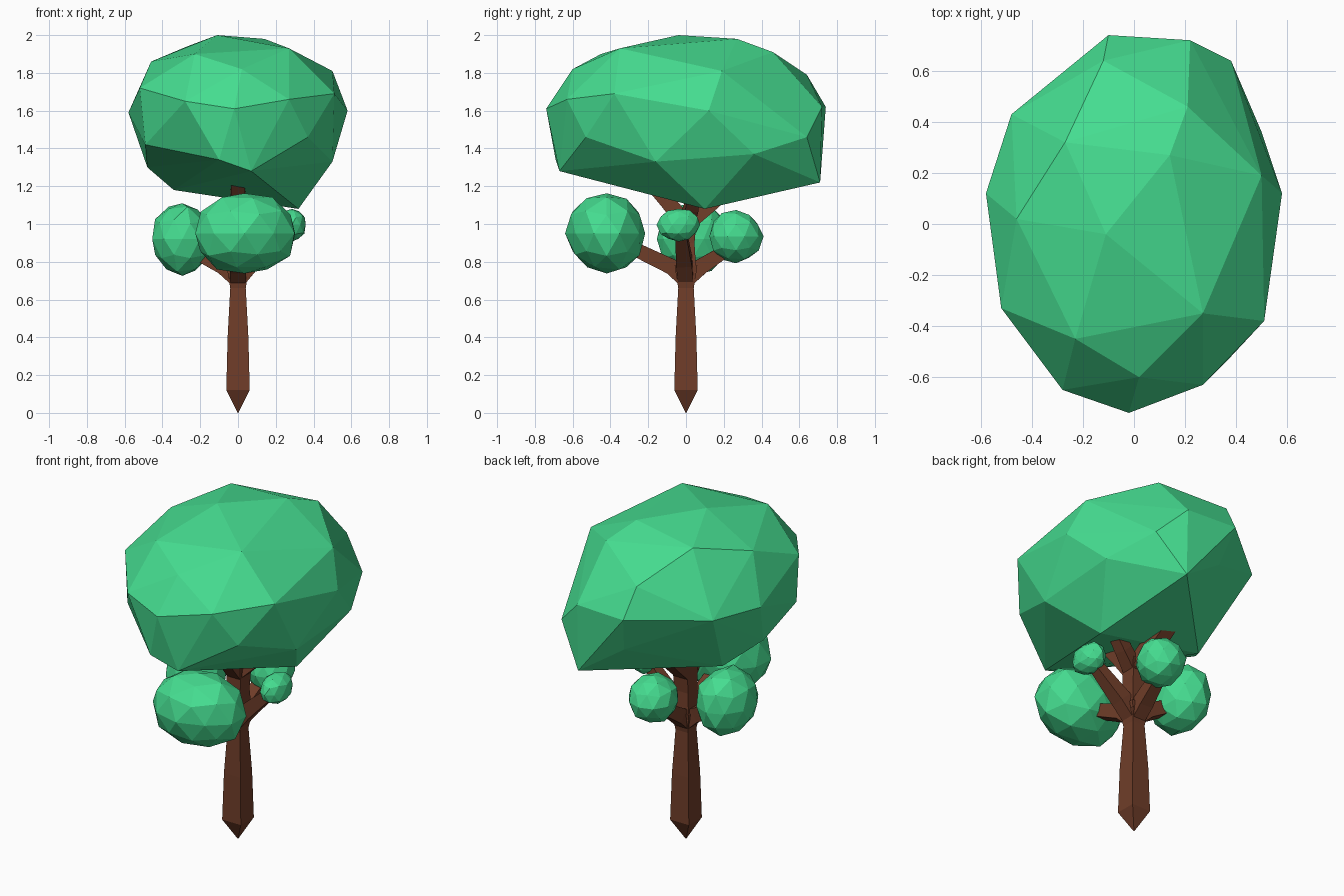
import bpy, bmesh, random
from mathutils import Vector

if "Cube" in bpy.data.objects:
    bpy.data.objects.remove(bpy.data.objects["Cube"])

random.seed(4)


def material(name, rgb):
    m = bpy.data.materials.new(name)
    m.diffuse_color = (*rgb, 1)
    m.use_nodes = True
    m.node_tree.nodes["Principled BSDF"].inputs["Base Color"].default_value = m.diffuse_color
    return m


LEAF = material("leaf_green", (0.06, 0.72, 0.28))
BARK = material("bark_brown", (0.16, 0.047, 0.022))


def finish(bm, name, mat):
    bmesh.ops.recalc_face_normals(bm, faces=bm.faces[:])
    me = bpy.data.meshes.new(name)
    bm.to_mesh(me)
    bm.free()
    me.materials.append(mat)
    ob = bpy.data.objects.new(name, me)
    bpy.context.collection.objects.link(ob)
    return ob


def limb(name, path, side):
    """Square tapered tube through (point, half width) stations."""
    bm = bmesh.new()
    pts = [Vector(p) for p, _ in path]
    rings = []
    for i, (_, r) in enumerate(path):
        d = (pts[min(i + 1, len(pts) - 1)] - pts[max(i - 1, 0)]).normalized()
        a = (Vector(side) - d * d.dot(Vector(side))).normalized()
        b = d.cross(a)
        rings.append([bm.verts.new(pts[i] + a * r * s + b * r * t)
                      for s, t in ((1, 1), (-1, 1), (-1, -1), (1, -1))])
    for lo, hi in zip(rings, rings[1:]):
        for k in range(4):
            bm.faces.new((lo[k], lo[(k + 1) % 4], hi[(k + 1) % 4], hi[k]))
    bm.faces.new(rings[0])
    bm.faces.new(rings[-1])
    return finish(bm, name, BARK)


def leaf_ball(name, centre, size, rough=0.06):
    """Faceted, slightly uneven clump of leaves."""
    bm = bmesh.new()
    bmesh.ops.create_icosphere(bm, subdivisions=2, radius=1)
    for v in bm.verts:
        k = 1 + random.uniform(-rough, rough * 0.6)
        v.co = Vector(centre) + Vector(v.co[i] * size[i] * k for i in range(3))
    return finish(bm, name, LEAF)


# Trunk with pointed foot
limb("trunk", [((0, 0, 0), 0.002), ((0, 0, 0.12), 0.062), ((0, 0, 0.40), 0.055),
               ((0, 0, 0.66), 0.041), ((0, 0, 0.78), 0.06)], (1, 0, 0))

# Low branches, one into each leaf clump
limb("front_branch", [((0, 0, 0.70), 0.04), ((0, -0.08, 0.775), 0.042), ((0.01, -0.34, 0.90), 0.035)], (1, 0, 0))
limb("back_branch", [((0, 0, 0.70), 0.04), ((0, 0.08, 0.775), 0.042), ((0.02, 0.26, 0.89), 0.03)], (1, 0, 0))
limb("left_branch", [((0, 0, 0.70), 0.04), ((-0.08, 0, 0.775), 0.042), ((-0.28, 0.02, 0.88), 0.035)], (0, 1, 0))
limb("right_branch", [((0, 0, 0.70), 0.04), ((0.08, -0.01, 0.80), 0.042), ((0.27, -0.03, 0.98), 0.028)], (0, 1, 0))

# Leader and upper fork carrying the crown
limb("leader", [((0, 0, 0.74), 0.055), ((0, 0, 0.90), 0.045), ((0, 0.01, 1.06), 0.05)], (1, 0, 0))
limb("crown_branch_front", [((0, 0, 1.0), 0.045), ((0, -0.10, 1.12), 0.04), ((0, -0.24, 1.28), 0.035)], (1, 0, 0))
limb("crown_branch_back", [((0, 0, 1.0), 0.045), ((-0.02, 0.14, 1.12), 0.045), ((-0.06, 0.35, 1.30), 0.035)], (1, 0, 0))
limb("crown_branch_right", [((0, 0, 1.0), 0.04), ((0.10, 0.03, 1.09), 0.035), ((0.2, 0.05, 1.2), 0.03)], (0, 1, 0))

# Small leaf clumps
leaf_ball("front_leaves", (0.035, -0.42, 0.95), (0.275, 0.215, 0.22))
leaf_ball("left_leaves", (-0.295, 0.035, 0.92), (0.165, 0.20, 0.195))
leaf_ball("right_leaves", (0.285, -0.04, 0.995), (0.08, 0.115, 0.09))
leaf_ball("back_leaves", (0.03, 0.265, 0.935), (0.135, 0.145, 0.14))

# Main crown: hull of its corner points, lopsided underneath
top = [(-.11, -.04, 2.0), (.14, .27, 1.98), (-.27, .32, 1.94), (-.46, .02, 1.86), (-.23, -.45, 1.90),
       (.27, -.35, 1.93), (.50, .19, 1.81), (.02, -.60, 1.82), (.21, .46, 1.91), (-.12, .64, 1.79)]
middle = [(-.02, -.74, 1.61), (.27, -.63, 1.66), (-.28, -.65, 1.65), (.51, -.38, 1.69), (-.52, -.33, 1.72),
          (.58, .12, 1.60), (-.58, .12, 1.59), (-.10, .74, 1.62), (.22, .72, 1.62), (.38, .64, 1.46), (-.48, .43, 1.60)]
bottom = [(.50, -.16, 1.33), (.50, .36, 1.37), (.37, -.53, 1.46), (.07, -.67, 1.28), (-.10, -.69, 1.34),
          (-.49, -.35, 1.42), (-.48, -.05, 1.30), (.32, .10, 1.08), (.22, .71, 1.22), (-.34, .14, 1.18), (-.05, .66, 1.40)]
bm = bmesh.new()
for p in top + middle + bottom:
    bm.verts.new(p)
res = bmesh.ops.convex_hull(bm, input=bm.verts[:])
bmesh.ops.delete(bm, geom=[v for v in bm.verts if not v.link_faces], context='VERTS')
finish(bm, "crown_leaves", LEAF)
